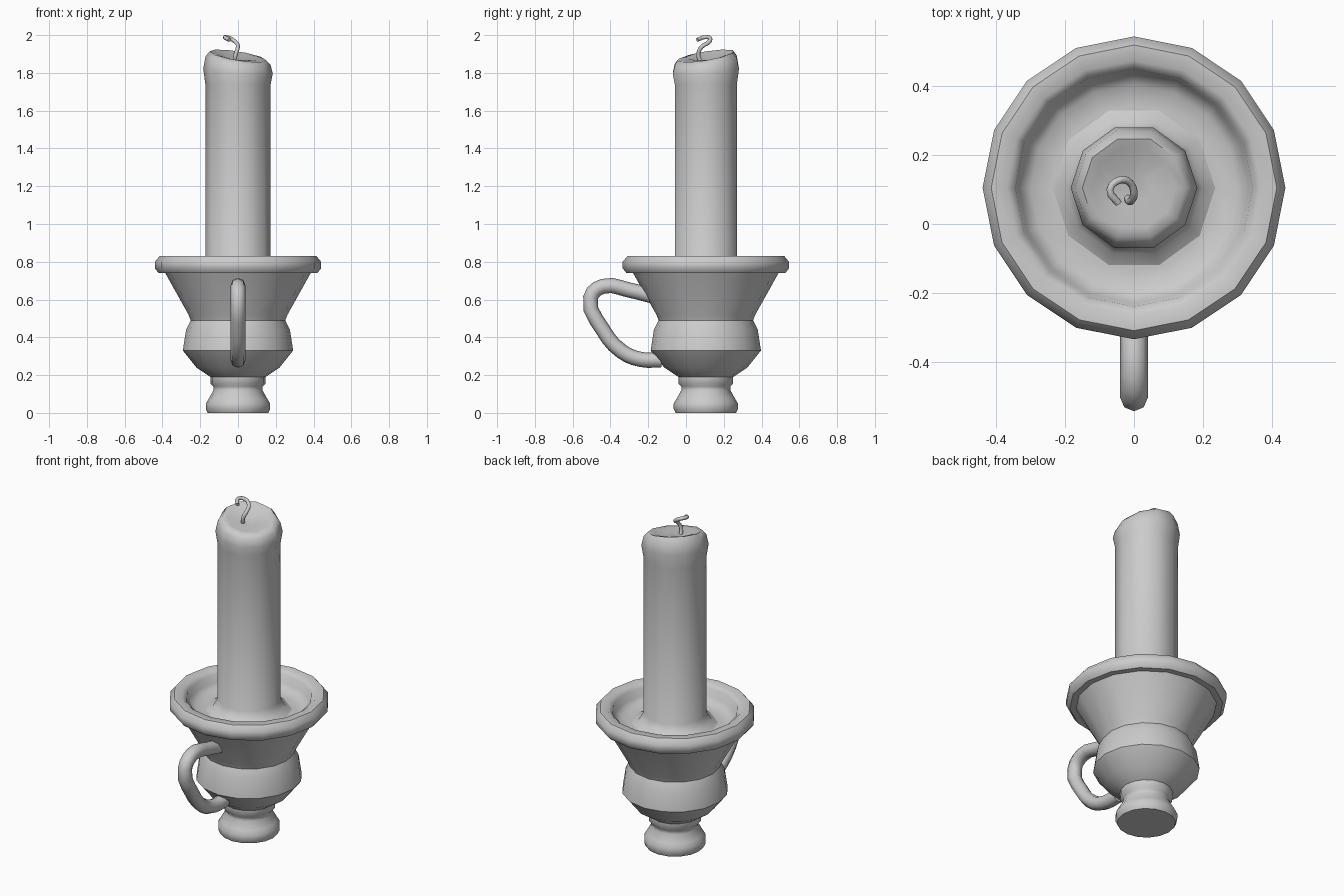
import bpy
from math import cos, sin, pi

if "Cube" in bpy.data.objects:
    bpy.data.objects.remove(bpy.data.objects["Cube"])

AXIS_Y = 0.105  # holder axis sits behind the origin because the handle sticks out in front


def finish(obj, angle):
    bpy.ops.object.select_all(action='DESELECT')
    obj.select_set(True)
    bpy.context.view_layer.objects.active = obj
    if obj.type == 'CURVE':
        bpy.ops.object.convert(target='MESH')
    bpy.ops.object.shade_smooth_by_angle(angle=angle)


def lathe(name, profile, sides, angle=0.8, slant=0.0):
    """Spin (radius, z, slant weight) rows; both ends are capped."""
    verts, faces = [], []
    for r, z, w in profile:
        for i in range(sides):
            a = 2 * pi * i / sides
            dz = w * slant * (sin(a) - cos(a))
            verts.append((r * cos(a), AXIS_Y + r * sin(a), z + dz))
    for k in range(len(profile) - 1):
        for i in range(sides):
            j = (i + 1) % sides
            faces.append((k * sides + i, k * sides + j,
                          (k + 1) * sides + j, (k + 1) * sides + i))
    faces.append(tuple(reversed(range(sides))))
    faces.append(tuple(range(len(verts) - sides, len(verts))))
    mesh = bpy.data.meshes.new(name)
    mesh.from_pydata(verts, [], faces)
    obj = bpy.data.objects.new(name, mesh)
    bpy.context.collection.objects.link(obj)
    finish(obj, angle)


def tube(name, points, radius, steps):
    curve = bpy.data.curves.new(name, 'CURVE')
    curve.dimensions = '3D'
    curve.bevel_depth = radius
    curve.bevel_resolution = 2
    curve.use_fill_caps = True
    spline = curve.splines.new('BEZIER')
    spline.resolution_u = steps
    spline.bezier_points.add(len(points) - 1)
    for bp, co in zip(spline.bezier_points, points):
        bp.co = co
        bp.handle_left_type = bp.handle_right_type = 'AUTO'
    obj = bpy.data.objects.new(name, curve)
    bpy.context.collection.objects.link(obj)
    finish(obj, 1.0)


# Holder: foot, waist, bulb, flared cup, rolled rim and dish floor
holder = [(0.16, 0.0), (0.17, 0.02), (0.17, 0.05), (0.155, 0.075),
          (0.13, 0.12), (0.13, 0.14), (0.145, 0.155), (0.145, 0.19),
          (0.22, 0.24), (0.292, 0.33), (0.275, 0.44), (0.25, 0.49),
          (0.262, 0.52), (0.385, 0.74), (0.42, 0.74), (0.44, 0.765),
          (0.44, 0.80), (0.415, 0.83), (0.37, 0.83), (0.345, 0.81),
          (0.335, 0.765), (0.30, 0.735), (0.24, 0.735), (0.16, 0.735)]
lathe("candle_holder", [(r, z, 0) for r, z in holder], 16)

# Candle: melted flare at the base, slanted and hollowed top
candle = [(0.245, 0.73, 0), (0.20, 0.755, 0), (0.173, 0.80, 0),
          (0.173, 1.74, 0), (0.184, 1.81, 0.5), (0.172, 1.865, 0.9),
          (0.15, 1.89, 1), (0.12, 1.885, 0.8), (0.05, 1.868, 0)]
lathe("candle", candle, 10, 1.0, 0.024)

# Curled wick
tube("wick", [(-0.02, 0.08, 1.85), (-0.012, 0.065, 1.90), (0.0, 0.085, 1.94),
              (-0.01, 0.118, 1.96), (-0.04, 0.128, 1.982),
              (-0.07, 0.10, 1.989), (-0.045, 0.06, 1.975)], 0.011, 3)

# Loop handle on the front
loop = [(-0.18, 0.62), (-0.30, 0.65), (-0.44, 0.67), (-0.505, 0.61),
        (-0.44, 0.44), (-0.34, 0.325), (-0.24, 0.283), (-0.13, 0.28)]
tube("handle", [(0, y, z) for y, z in loop], 0.04, 3)
